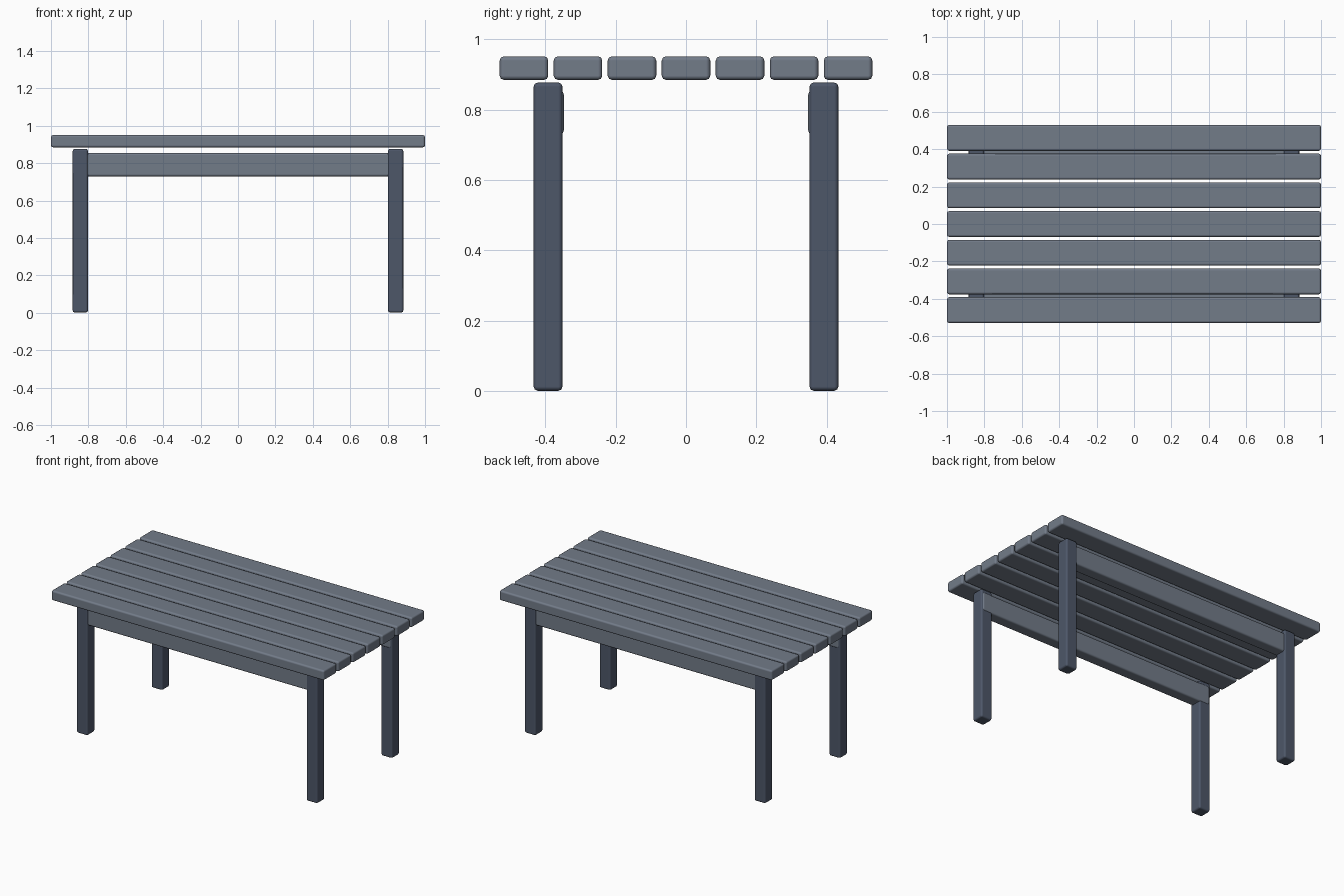
import bpy

if "Cube" in bpy.data.objects:
    bpy.data.objects.remove(bpy.data.objects["Cube"])


def paint(name, rgb):
    mat = bpy.data.materials.new(name)
    mat.diffuse_color = (*rgb, 1)
    mat.use_nodes = True
    mat.node_tree.nodes["Principled BSDF"].inputs["Base Color"].default_value = mat.diffuse_color
    return mat


slat_paint = paint("slate_grey", (0.17, 0.20, 0.25))
leg_paint = paint("dark_slate", (0.075, 0.095, 0.14))


def board(name, centre, size, mat, bevel=0.012):
    """Rectangular timber with softened edges."""
    bpy.ops.mesh.primitive_cube_add(size=1, location=centre)
    obj = bpy.context.object
    obj.name = name
    obj.scale = size
    bpy.ops.object.transform_apply(location=False, rotation=False, scale=True)
    obj.data.materials.append(mat)
    bpy.ops.object.shade_smooth()
    mod = obj.modifiers.new("softened_edges", 'BEVEL')
    mod.width = bevel
    mod.segments = 2
    mod.harden_normals = True
    return obj


# Table top: seven spaced slats
for i in range(7):
    board(f"top_slat_{i + 1}", (0, (i - 3) * 0.1535, 0.918), (2.0, 0.138, 0.067), slat_paint)

for side, sy in (("front", -1), ("back", 1)):
    # Rail running into the legs, standing slightly proud on the inside
    board(f"{side}_rail", (0, sy * 0.386, 0.792), (1.752, 0.078, 0.125), slat_paint)
    # Legs
    for end, sx in (("left", -1), ("right", 1)):
        board(f"{side}_{end}_leg", (sx * 0.843, sy * 0.392, 0.439), (0.082, 0.082, 0.876), leg_paint)
